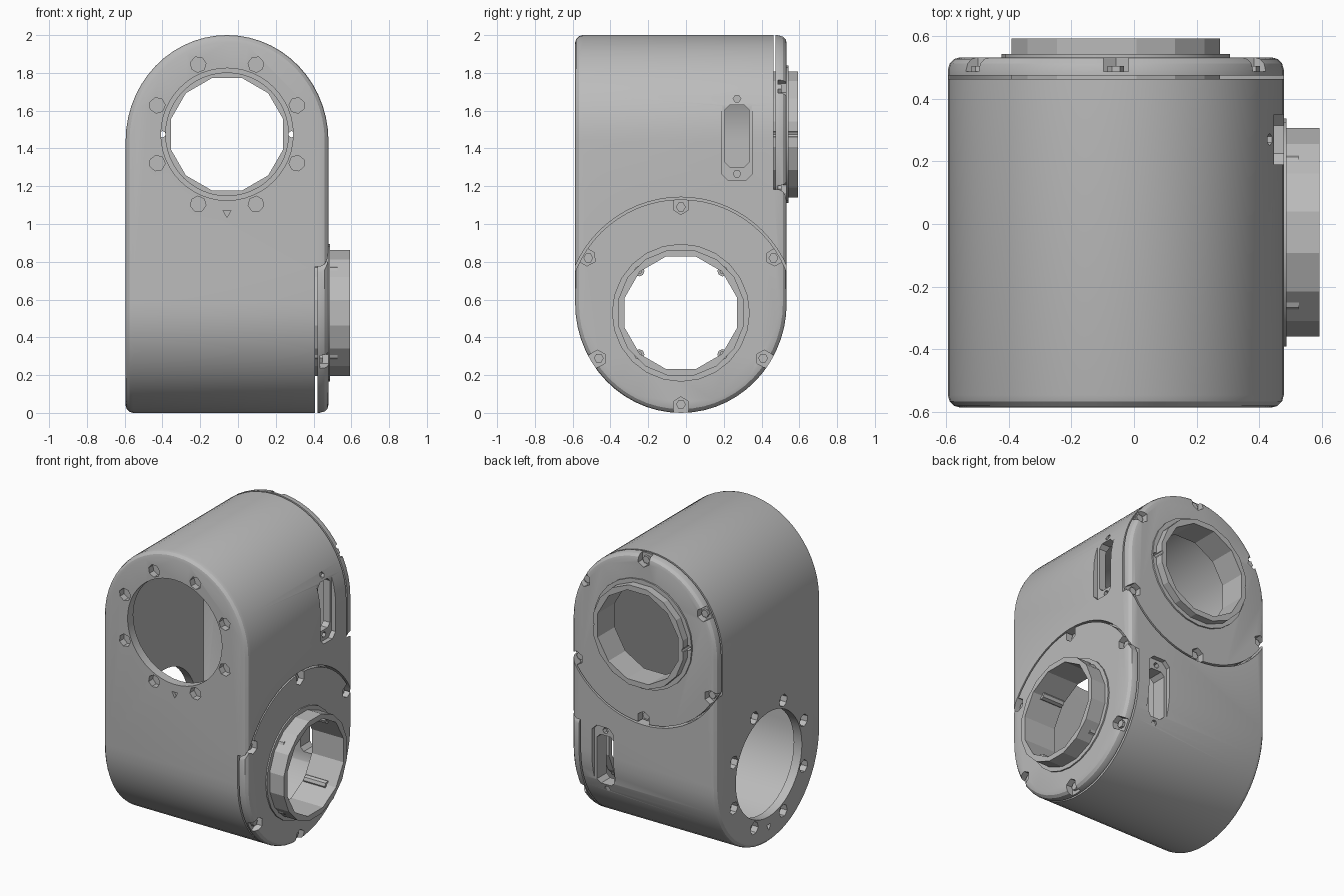
import bpy, bmesh
from math import pi, cos, sin
from mathutils import Vector

cube = bpy.data.objects.get("Cube")
if cube:
    bpy.data.objects.remove(cube)

grey = bpy.data.materials.new("cast grey")
grey.use_nodes = True
grey.diffuse_color = (0.5, 0.5, 0.5, 1)
grey.node_tree.nodes["Principled BSDF"].inputs["Base Color"].default_value = (0.5, 0.5, 0.5, 1)


def circle(u, z, r, n=48, turn=0.0):
    return [(u + r * cos(turn + 2 * pi * i / n), z + r * sin(turn + 2 * pi * i / n)) for i in range(n)]


def rect(u, z, w, h, c=0.0):
    # rectangle with chamfered corners
    a, b = w / 2, h / 2
    if not c:
        return [(u - a, z - b), (u + a, z - b), (u + a, z + b), (u - a, z + b)]
    return [(u + x, z + y) for x, y in (
        (c - a, -b), (a - c, -b), (a, c - b), (a, b - c),
        (a - c, b), (c - a, b), (-a, b - c), (-a, c - b))]


def arch(u, r, rise, top, flip):
    # straight sides with a rounded top, or a rounded bottom when flipped
    pts = [(u + r * cos(pi * i / 28), top - rise + rise * sin(pi * i / 28)) for i in range(29)]
    pts += [(u - r, -0.4), (u + r, -0.4)]
    return [(p, 2 - q) for p, q in pts] if flip else pts


def prism(name, axis, pts, a, b):
    # extrude a (u, z) outline along the x or y axis
    def place(u, z, t):
        return Vector((t, u, z)) if axis == "x" else Vector((u, t, z))
    bm = bmesh.new()
    face = bm.faces.new([bm.verts.new(place(u, z, a)) for u, z in pts])
    ext = bmesh.ops.extrude_face_region(bm, geom=[face])["geom"]
    shift = place(0, 0, b) - place(0, 0, a)
    bmesh.ops.translate(bm, vec=shift, verts=[g for g in ext if isinstance(g, bmesh.types.BMVert)])
    bmesh.ops.recalc_face_normals(bm, faces=bm.faces)
    me = bpy.data.meshes.new(name)
    bm.to_mesh(me)
    bm.free()
    me.materials.append(grey)
    ob = bpy.data.objects.new(name, me)
    bpy.context.collection.objects.link(ob)
    return ob


def bake(ob):
    dg = bpy.context.evaluated_depsgraph_get()
    me = bpy.data.meshes.new_from_object(ob.evaluated_get(dg))
    ob.modifiers.clear()
    ob.data = me


def combine(ob, other, op="DIFFERENCE"):
    m = ob.modifiers.new("cut", "BOOLEAN")
    m.operation, m.solver, m.object = op, "EXACT", other
    bake(ob)
    bpy.data.objects.remove(other)


def cut(ob, axis, pts, a, b):
    combine(ob, prism("cutter", axis, pts, a, b))


def copy_of(ob, name):
    new = bpy.data.objects.new(name, ob.data.copy())
    bpy.context.collection.objects.link(new)
    return new


def finish(ob, angle=0.5):
    bpy.ops.object.select_all(action="DESELECT")
    ob.select_set(True)
    bpy.context.view_layer.objects.active = ob
    bpy.ops.object.shade_smooth_by_angle(angle=angle)


# Housing: two crossed arches, with rounded edges
CX, CY = -0.058, -0.027
housing = prism("housing", "y", arch(CX, 0.537, 0.56, 2.0, False), -1, 1)
combine(housing, prism("arch", "x", arch(CY, 0.56, 0.58, 2.0, True), -1, 1), "INTERSECT")
bevel = housing.modifiers.new("round", "BEVEL")
bevel.width, bevel.segments, bevel.limit_method, bevel.angle_limit = 0.04, 3, "ANGLE", 0.9
bake(housing)
solid = copy_of(housing, "solid")

# Hollow inside
cavity = prism("cavity", "y", arch(CX, 0.477, 0.5, 1.94, False), -0.53, 0.4)
combine(cavity, prism("arch", "x", arch(CY, 0.5, 0.52, 1.94, True), -0.54, 0.4), "INTERSECT")
combine(housing, cavity)

# Each joint: axis, centre, outer faces, and which way is "up" towards the body middle
joints = (("x", CY, 0.53, 0.478, -0.595, 1, "right"),
          ("y", CX, 1.475, 0.533, -0.587, -1, "back"))

for axis, u, z, face, far, up, label in joints:
    # Open bore with its ring of screw holes on the far wall
    cut(housing, axis, circle(u, z, 0.35), far - 0.2, 0)
    for i in range(8):
        t = pi / 8 + i * pi / 4
        cut(housing, axis, circle(u + 0.4 * cos(t), z + 0.4 * sin(t), 0.042, 7, t), far - 0.1, far + 0.045)
    cut(housing, axis, circle(u, z - 0.415, 0.025, 3, -pi / 2), far - 0.1, far + 0.02)

    # Seat for the cover plate and a bore through it
    back = face - 0.07
    cut(housing, axis, circle(u, z, 0.612, 64), back, 1)
    cut(housing, axis, circle(u, z, 0.325), 0, 1)

    # Cover plate following the housing outline
    plate = copy_of(solid, label + "_cover_plate")
    combine(plate, prism("disc", axis, circle(u, z, 0.6, 64), back + 0.012, 1), "INTERSECT")
    cut(plate, axis, circle(u, z, 0.325), 0, 1)

    # Notches and screws around the plate edge
    spots = [(0, 0.56), (0, -0.485)]
    for s in (-1, 1):
        spots += [(s * 0.49, 0.29), (s * 0.435, -0.24)]
    for du, dz in spots:
        p, d = Vector((u + du, z + dz * up)), Vector((du, dz * up)).normalized()
        n = Vector((-d.y, d.x)) * 0.04
        notch = [p - d * 0.04, p + n - d * 0.015, p + n + d * 0.15, p - n + d * 0.15, p - n - d * 0.015]
        cut(plate, axis, [tuple(q) for q in notch], face - 0.045, 1)
        finish(prism(label + "_cover_screw", axis, circle(p.x, p.y, 0.026, 6), face - 0.055, face - 0.028))

    # Output flange: tube with a low collar
    end = 0.593
    flange = prism(label + "_flange", axis, circle(u, z, 0.34, 16, pi / 16), face - 0.12, end)
    combine(flange, prism("collar", axis, circle(u, z, 0.365, 24), face - 0.04, face + 0.01), "UNION")
    cut(flange, axis, circle(u, z, 0.308, 12, pi / 12), 0, 1)
    if axis == "y":
        # Two small pin slots
        for s in (-1, 1):
            for ob in (flange, plate, housing):
                cut(ob, axis, circle(u + s * 0.342, z, 0.017, 8), 0.1, 1)
    else:
        # Four inner screw bosses
        for i in range(4):
            t = pi / 4 + i * pi / 2
            boss = prism("inner_boss", axis, circle(u + 0.312 * cos(t), z + 0.312 * sin(t), 0.028, 8),
                         face - 0.11, face + 0.05)
            cut(boss, axis, circle(u + 0.31 * cos(t), z + 0.31 * sin(t), 0.012, 6), face, 1)
            finish(boss)
    finish(flange, 0.3)
    finish(plate)

# Cable windows: shallow frame, through opening and two end screws
for axis, u, z, face in (("x", 0.27, 1.465, 0.478), ("y", 0.245, 0.535, 0.533)):
    cut(housing, axis, rect(u, z, 0.16, 0.47, 0.035), face - 0.03, 1)
    cut(housing, axis, rect(u, z, 0.125, 0.33, 0.025), 0.2, 1)
    for s in (-1, 1):
        cut(housing, axis, circle(u, z + s * 0.198, 0.02, 6), face - 0.06, 1)

bpy.data.objects.remove(solid)
finish(housing)
